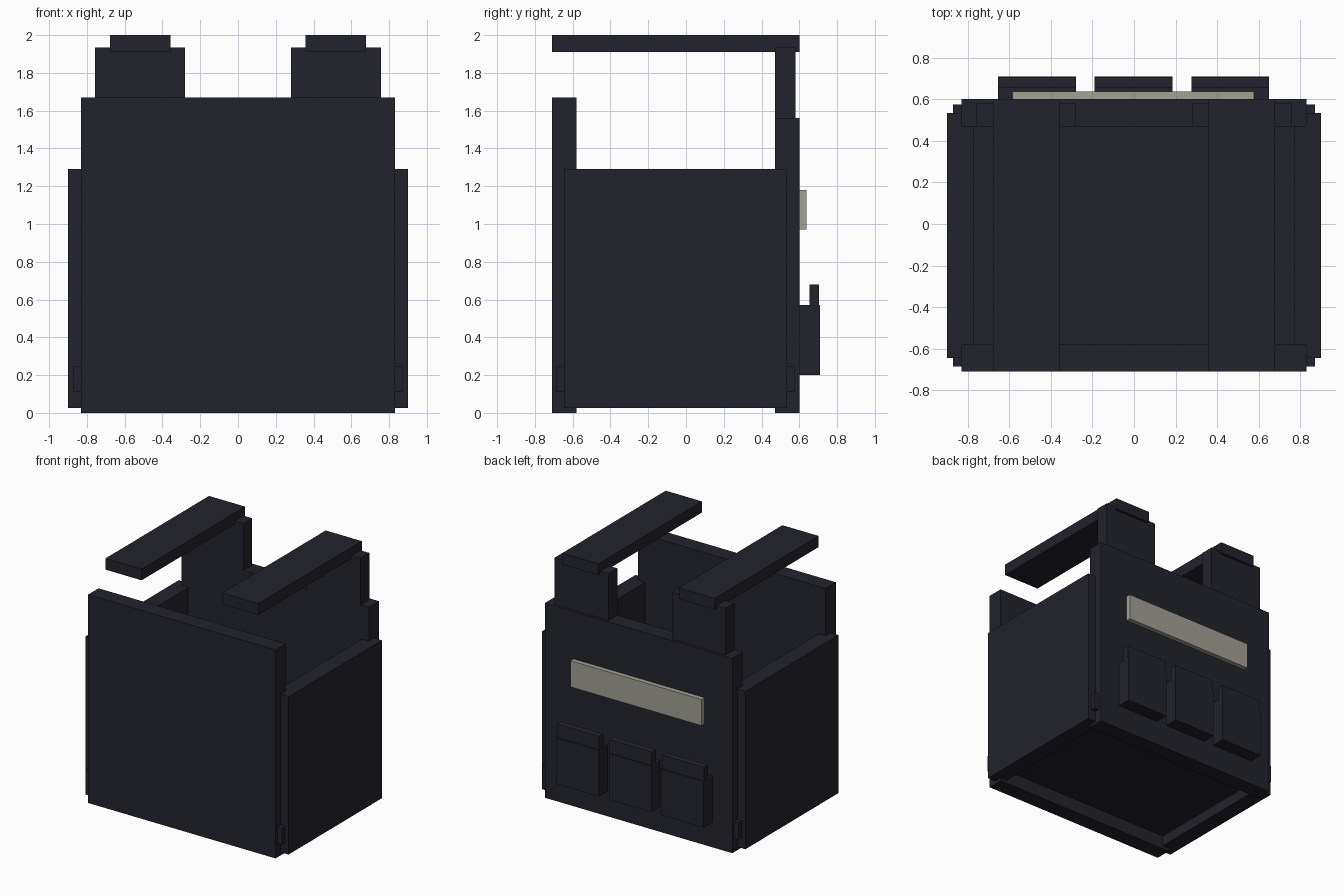
import bpy
import bmesh

cube = bpy.data.objects.get("Cube")
if cube:
    bpy.data.objects.remove(cube, do_unlink=True)


def make_material(name, rgb):
    mat = bpy.data.materials.new(name)
    mat.use_nodes = True
    color = (*rgb, 1.0)
    mat.diffuse_color = color
    mat.node_tree.nodes["Principled BSDF"].inputs["Base Color"].default_value = color
    return mat


fabric = make_material("dark navy fabric", (0.016, 0.016, 0.026))
tape = make_material("pale beige tape", (0.366, 0.356, 0.296))


def box(name, x, y, z, mat=fabric):
    """Box spanning the given (low, high) range on each axis."""
    bm = bmesh.new()
    bmesh.ops.create_cube(bm, size=1)
    for v in bm.verts:
        for axis, (low, high) in enumerate((x, y, z)):
            v.co[axis] = high if v.co[axis] > 0 else low
    mesh = bpy.data.meshes.new(name)
    bm.to_mesh(mesh)
    bm.free()
    mesh.materials.append(mat)
    obj = bpy.data.objects.new(name, mesh)
    bpy.context.collection.objects.link(obj)
    return obj


# Main vest panels
box("front_panel", (-0.83, 0.83), (-0.71, -0.58), (0, 1.67))
box("back_panel", (-0.83, 0.83), (0.47, 0.60), (0, 1.56))

# Waist slab closing the body, its ends showing at the corners
box("waist_slab", (-0.87, 0.87), (-0.685, 0.575), (0.11, 0.245))

# Mirrored side panels, shoulder risers and shoulder straps
for side, s in (("left", 1), ("right", -1)):
    def span(inner, outer):
        return tuple(sorted((s * inner, s * outer)))

    box(f"{side}_side_panel", span(0.77, 0.90), (-0.645, 0.535), (0.025, 1.29))
    box(f"{side}_shoulder_riser", span(0.28, 0.757), (0.47, 0.58), (1.50, 1.935))
    box(f"{side}_shoulder_strap", span(0.357, 0.677), (-0.71, 0.60), (1.91, 2.0))

# Row of pouches with raised flaps on the back
for i, x in enumerate((-0.467, -0.003, 0.463), start=1):
    width = (x - 0.187, x + 0.187)
    box(f"pouch_{i}", width, (0.59, 0.71), (0.20, 0.57))
    box(f"pouch_flap_{i}", width, (0.653, 0.705), (0.52, 0.68))

# Blank tape across the back
box("back_tape", (-0.585, 0.577), (0.595, 0.638), (0.97, 1.18), tape)
